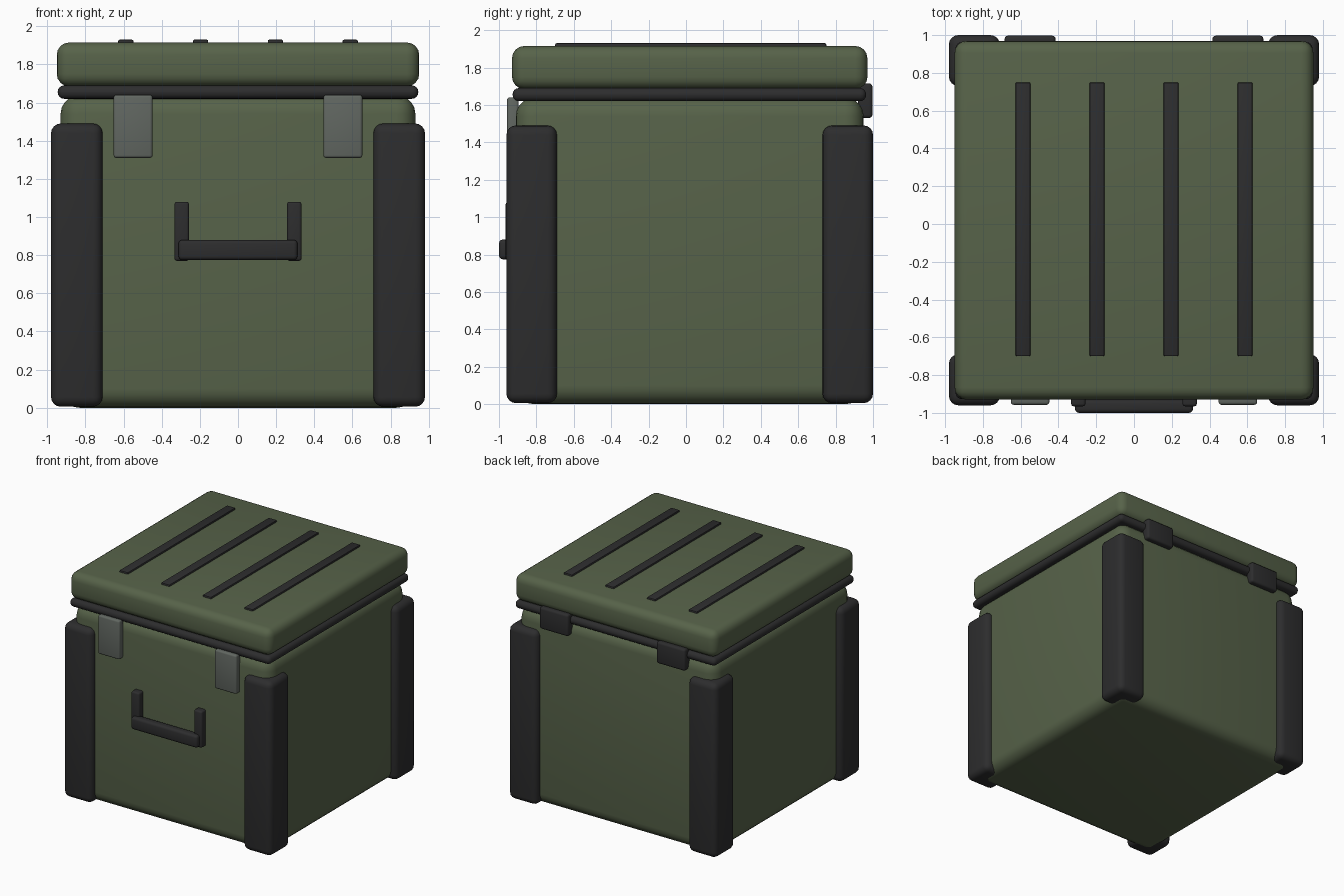
import bpy, math

if "Cube" in bpy.data.objects:
    bpy.data.objects.remove(bpy.data.objects["Cube"])


def material(name, rgb):
    m = bpy.data.materials.new(name)
    m.diffuse_color = (*rgb, 1)
    m.use_nodes = True
    m.node_tree.nodes["Principled BSDF"].inputs["Base Color"].default_value = m.diffuse_color
    return m


GREEN = material("olive_green", (0.095, 0.124, 0.067))
BLACK = material("black_rubber", (0.026, 0.026, 0.027))
GREY = material("grey_metal", (0.12, 0.135, 0.12))


def box(name, x, y, z, mat, bevel, segments=4):
    """Rounded box from (min, max) ranges on each axis."""
    ranges = (x, y, z)
    bpy.ops.mesh.primitive_cube_add(size=1, location=[(a + b) / 2 for a, b in ranges])
    ob = bpy.context.object
    ob.name = name
    ob.scale = [b - a for a, b in ranges]
    bpy.ops.object.transform_apply(location=False, rotation=False, scale=True)
    ob.data.materials.append(mat)
    mod = ob.modifiers.new("rounding", "BEVEL")
    mod.width = bevel
    mod.segments = segments
    bpy.ops.object.modifier_apply(modifier=mod.name)
    bpy.ops.object.shade_smooth_by_angle(angle=math.radians(40))
    return ob


# Main shell, seal and lid
box("body", (-0.93, 0.93), (-0.91, 0.95), (0.0, 1.64), GREEN, 0.10, 5)
box("seal", (-0.945, 0.945), (-0.927, 0.963), (1.62, 1.69), BLACK, 0.033)
box("lid", (-0.95, 0.95), (-0.93, 0.97), (1.685, 1.915), GREEN, 0.065)

# Raised ribs on the lid
for i in range(4):
    cx = -0.588 + i * 0.392
    box(f"lid_rib_{i + 1}", (cx - 0.04, cx + 0.04), (-0.70, 0.75),
        (1.89, 1.93), BLACK, 0.008, 2)

for side, s in (("left", -1), ("right", 1)):
    # Corner guards
    for end, cy in (("front", -0.825), ("back", 0.865)):
        cx = 0.845 * s
        box(f"corner_guard_{end}_{side}", (cx - 0.135, cx + 0.135),
            (cy - 0.135, cy + 0.135), (0.006, 1.49), BLACK, 0.05)
    # Front latches and back hinges
    cx = 0.55 * s
    box(f"latch_{side}", (cx - 0.102, cx + 0.102), (-0.957, -0.895),
        (1.31, 1.64), GREY, 0.014, 3)
    box(f"hinge_{side}", (cx - 0.135, cx + 0.135), (0.92, 0.997),
        (1.53, 1.715), BLACK, 0.018, 3)
    # Handle posts
    cx = 0.295 * s
    box(f"handle_post_{side}", (cx - 0.038, cx + 0.038), (-0.965, -0.89),
        (0.77, 1.08), BLACK, 0.014, 3)

# Handle grip
box("handle_grip", (-0.312, 0.312), (-1.0, -0.93), (0.775, 0.88), BLACK, 0.02, 3)
